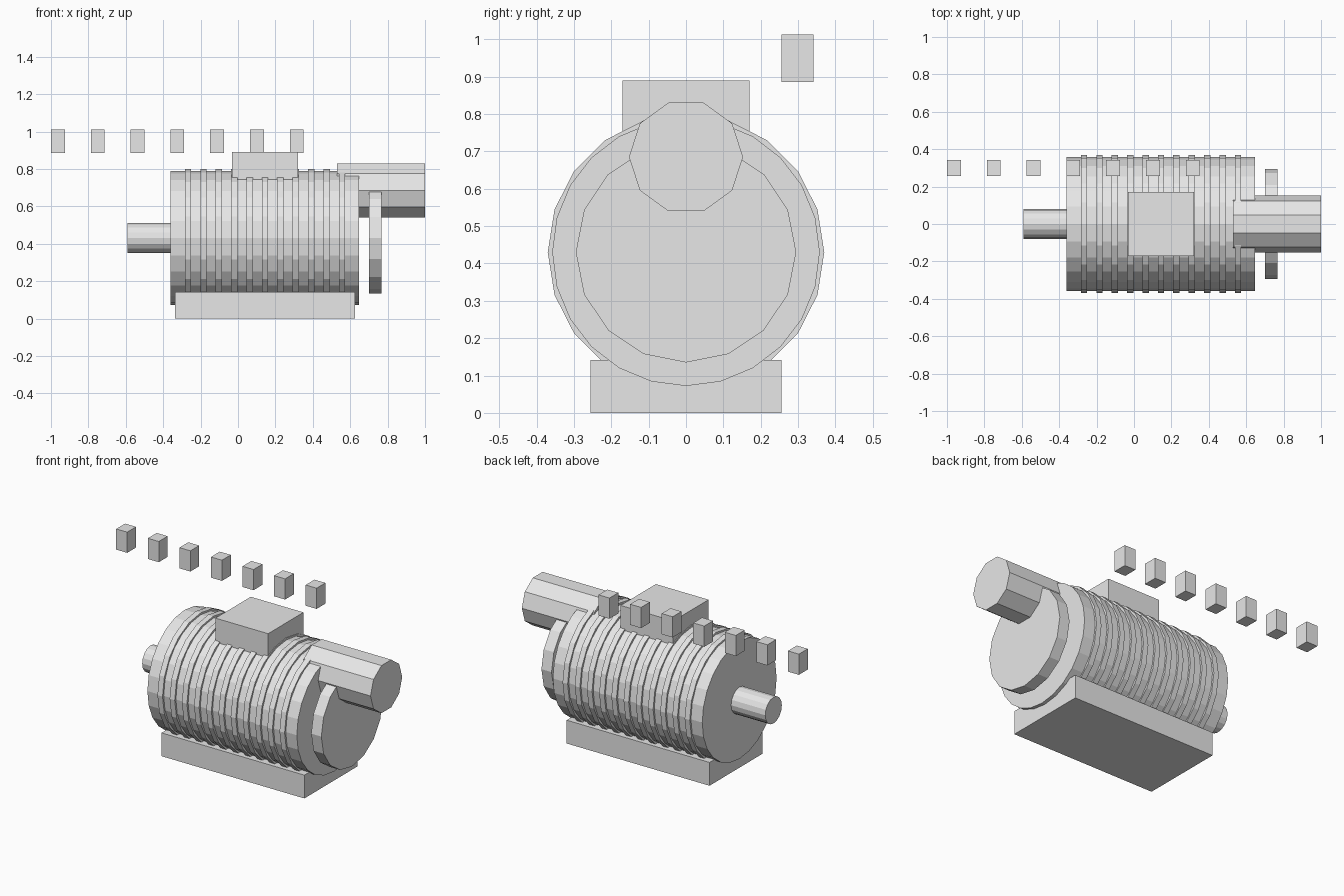
import bpy
from math import pi
from mathutils import Matrix, Vector
import bmesh

cube = bpy.data.objects.get("Cube")
if cube:
    bpy.data.objects.remove(cube, do_unlink=True)

grey = bpy.data.materials.new("light_grey")
grey.use_nodes = True
grey.diffuse_color = (0.8, 0.8, 0.8, 1)
grey.node_tree.nodes["Principled BSDF"].inputs["Base Color"].default_value = grey.diffuse_color

AXIS_Z = 0.43


def finish(name, bm):
    mesh = bpy.data.meshes.new(name)
    bm.to_mesh(mesh)
    bm.free()
    mesh.materials.append(grey)
    obj = bpy.data.objects.new(name, mesh)
    bpy.context.collection.objects.link(obj)
    return obj


def box(name, x, y, z):
    """Box spanning the given (min, max) ranges."""
    bm = bmesh.new()
    centre = Vector([(a + b) / 2 for a, b in (x, y, z)])
    size = Vector([b - a for a, b in (x, y, z)])
    bmesh.ops.create_cube(bm, size=1, matrix=Matrix.Translation(centre) @ Matrix.Diagonal(size).to_4x4())
    return finish(name, bm)


def cylinder(name, x0, x1, radius, sides, z=AXIS_Z):
    """Flat-sided cylinder along x, with a corner on the +-y line."""
    bm = bmesh.new()
    bmesh.ops.create_cone(
        bm, cap_ends=True, segments=sides, radius1=radius, radius2=radius, depth=x1 - x0,
        matrix=Matrix.Translation(((x0 + x1) / 2, 0, z)) @ Matrix.Rotation(pi / 2, 4, "Y"))
    return finish(name, bm)


# Motor housing with its cooling fins
cylinder("housing", -0.36, 0.647, 0.358, 24)
for i in range(11):
    x = -0.267 + i * 0.0823
    cylinder(f"cooling_fin_{i + 1}", x - 0.017, x + 0.017, 0.37, 20)

# Drive shaft and rear fan disc
cylinder("drive_shaft", -0.59, -0.34, 0.08, 16)
cylinder("fan_disc", 0.70, 0.768, 0.295, 16)

# Ten-sided cable duct above the disc
cylinder("cable_duct", 0.53, 1.0, 0.1526, 10, z=0.685)

# Mounting base and terminal box
box("mounting_base", (-0.337, 0.626), (-0.255, 0.255), (0, 0.142))
box("terminal_box", (-0.033, 0.322), (-0.17, 0.17), (0.68, 0.89))

# Row of small blocks above the back edge
for i in range(7):
    x = -0.963 + i * 0.2128
    box(f"small_block_{i + 1}", (x - 0.037, x + 0.037), (0.256, 0.341), (0.886, 1.012))
